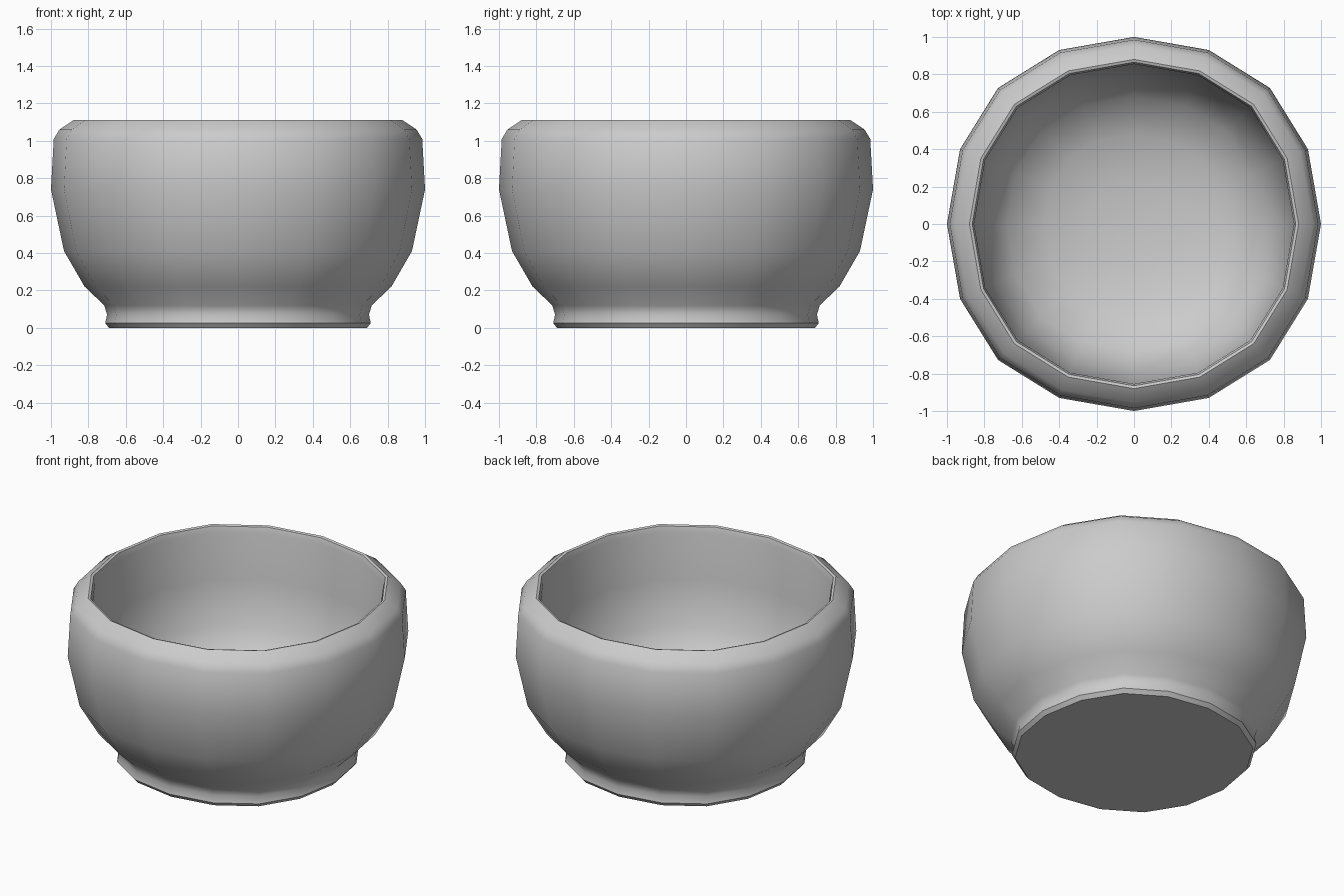
import bpy, bmesh, math

if "Cube" in bpy.data.objects:
    bpy.data.objects.remove(bpy.data.objects["Cube"])

# One quarter of the slightly squarish 16-sided outline
QUARTER = [(1.0, 0.0), (0.93, 0.40), (0.727, 0.727), (0.40, 0.93)]
OUTLINE = []
for k in range(4):
    c, s = round(math.cos(k * math.pi / 2)), round(math.sin(k * math.pi / 2))
    OUTLINE += [(x * c - y * s, x * s + y * c) for x, y in QUARTER]

# Profile (radius, height): foot, outer wall, rim, inner wall, floor
PROFILE = [
    (0.69, 0.0), (0.71, 0.025), (0.70, 0.07), (0.715, 0.12),
    (0.82, 0.22), (0.93, 0.41), (1.0, 0.74), (0.985, 1.01),
    (0.955, 1.06), (0.88, 1.11), (0.865, 1.105), (0.855, 1.07),
    (0.85, 0.76), (0.79, 0.48), (0.68, 0.31), (0.48, 0.21), (0.25, 0.17),
]

bm = bmesh.new()
rings = [[bm.verts.new((x * r, y * r, z)) for x, y in OUTLINE] for r, z in PROFILE]
n = len(OUTLINE)
for a, b in zip(rings, rings[1:]):
    for i in range(n):
        j = (i + 1) % n
        bm.faces.new((a[i], a[j], b[j], b[i]))

# Flat underside and inner floor
bm.faces.new(rings[0][::-1])
centre = bm.verts.new((0, 0, 0.16))
for i in range(n):
    bm.faces.new((rings[-1][i], rings[-1][(i + 1) % n], centre))
bmesh.ops.recalc_face_normals(bm, faces=bm.faces)

mesh = bpy.data.meshes.new("bowl")
bm.to_mesh(mesh)
bm.free()
bowl = bpy.data.objects.new("bowl", mesh)
bpy.context.collection.objects.link(bowl)
bpy.context.view_layer.objects.active = bowl
bowl.select_set(True)
bpy.ops.object.shade_smooth_by_angle(angle=math.radians(50))
